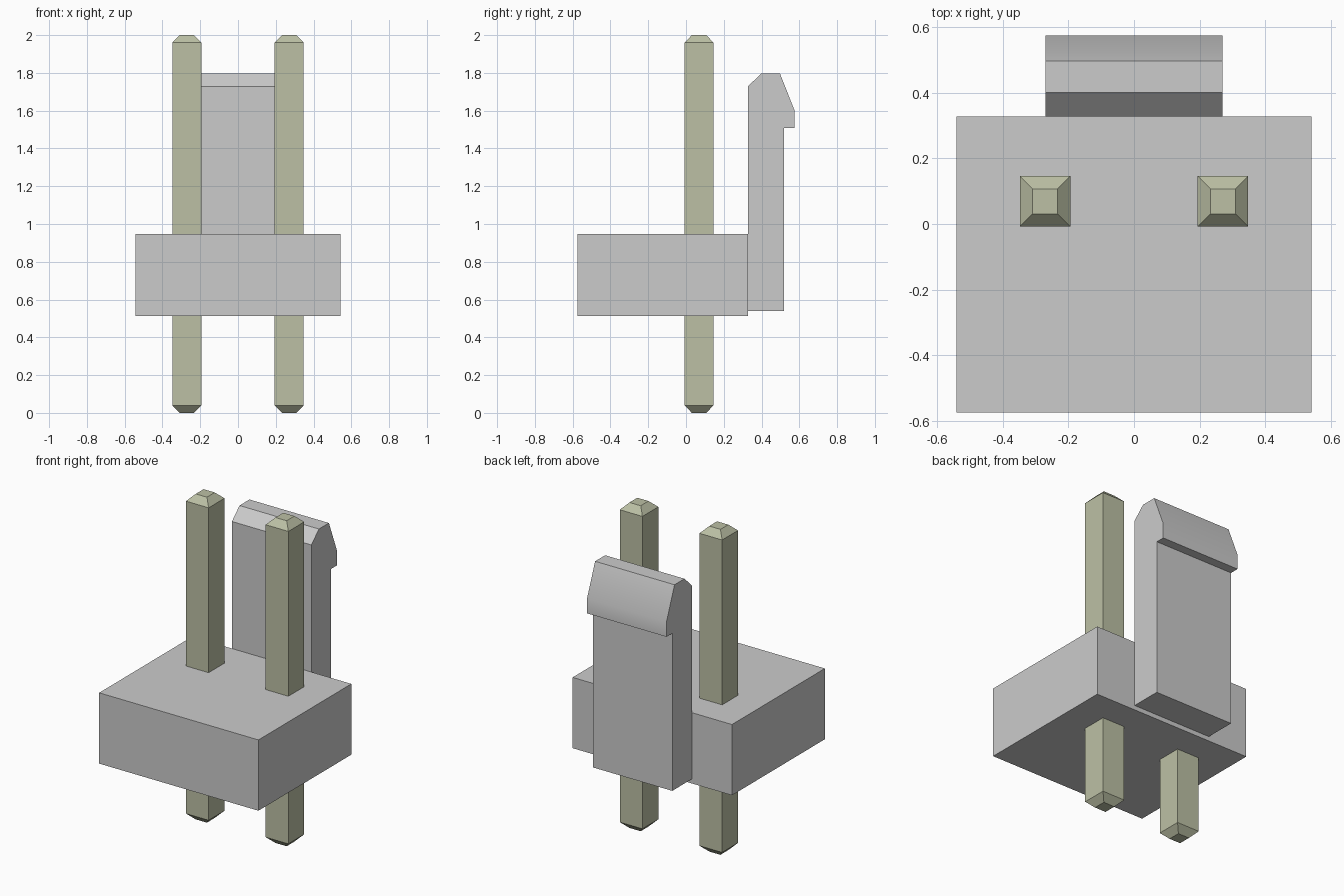
import bpy
import bmesh
import math

cube = bpy.data.objects.get("Cube")
if cube:
    bpy.data.objects.remove(cube, do_unlink=True)


def make_material(name, color):
    mat = bpy.data.materials.new(name)
    mat.use_nodes = True
    mat.diffuse_color = color
    mat.node_tree.nodes["Principled BSDF"].inputs["Base Color"].default_value = color
    return mat


def finish(name, bm, mat):
    bmesh.ops.recalc_face_normals(bm, faces=bm.faces)
    mesh = bpy.data.meshes.new(name)
    bm.to_mesh(mesh)
    bm.free()
    mesh.materials.append(mat)
    obj = bpy.data.objects.new(name, mesh)
    bpy.context.collection.objects.link(obj)
    return obj


def extrude_profile(bm, points, direction):
    face = bm.faces.new([bm.verts.new(p) for p in points])
    result = bmesh.ops.extrude_face_region(bm, geom=[face])
    verts = [g for g in result["geom"] if isinstance(g, bmesh.types.BMVert)]
    bmesh.ops.translate(bm, verts=verts, vec=direction)


plastic = make_material("grey plastic", (0.6, 0.6, 0.6, 1))
metal = make_material("pale olive metal", (0.505, 0.53, 0.375, 1))

# Housing block
WIDTH, FRONT, BACK = 1.083, -0.575, 0.327
BOTTOM, TOP = 0.512, 0.947
bm = bmesh.new()
x = WIDTH / 2
extrude_profile(bm, [(-x, FRONT, BOTTOM), (x, FRONT, BOTTOM),
                     (x, BACK, BOTTOM), (-x, BACK, BOTTOM)], (0, 0, TOP - BOTTOM))
finish("housing", bm, plastic)

# Latch tab with hooked, bevelled head behind the housing
profile = [(BACK, 0.54), (0.519, 0.54), (0.519, 1.508), (0.575, 1.508),
           (0.575, 1.6), (0.497, 1.798), (0.4, 1.798), (BACK, 1.728)]
half = 0.27
bm = bmesh.new()
extrude_profile(bm, [(-half, y, z) for y, z in profile], (2 * half, 0, 0))
latch = finish("latch_tab", bm, plastic)
bpy.ops.object.select_all(action="DESELECT")
latch.select_set(True)
bpy.context.view_layer.objects.active = latch
bpy.ops.object.shade_smooth_by_angle(angle=math.radians(30))


# Square pins with tapered tips, running through the housing
def make_pin(name, px, py):
    rings = [(0.038, 0), (0.077, 0.04), (0.077, 1.96), (0.038, 2)]
    bm = bmesh.new()
    loops = []
    for r, z in rings:
        corners = [(-r, -r), (r, -r), (r, r), (-r, r)]
        loops.append([bm.verts.new((px + a, py + b, z)) for a, b in corners])
    for low, high in zip(loops, loops[1:]):
        for i in range(4):
            j = (i + 1) % 4
            bm.faces.new((low[i], low[j], high[j], high[i]))
    bm.faces.new(loops[0])
    bm.faces.new(loops[-1])
    finish(name, bm, metal)


for side, sign in (("left", 1), ("right", -1)):
    make_pin(side + "_pin", sign * 0.271, 0.069)
